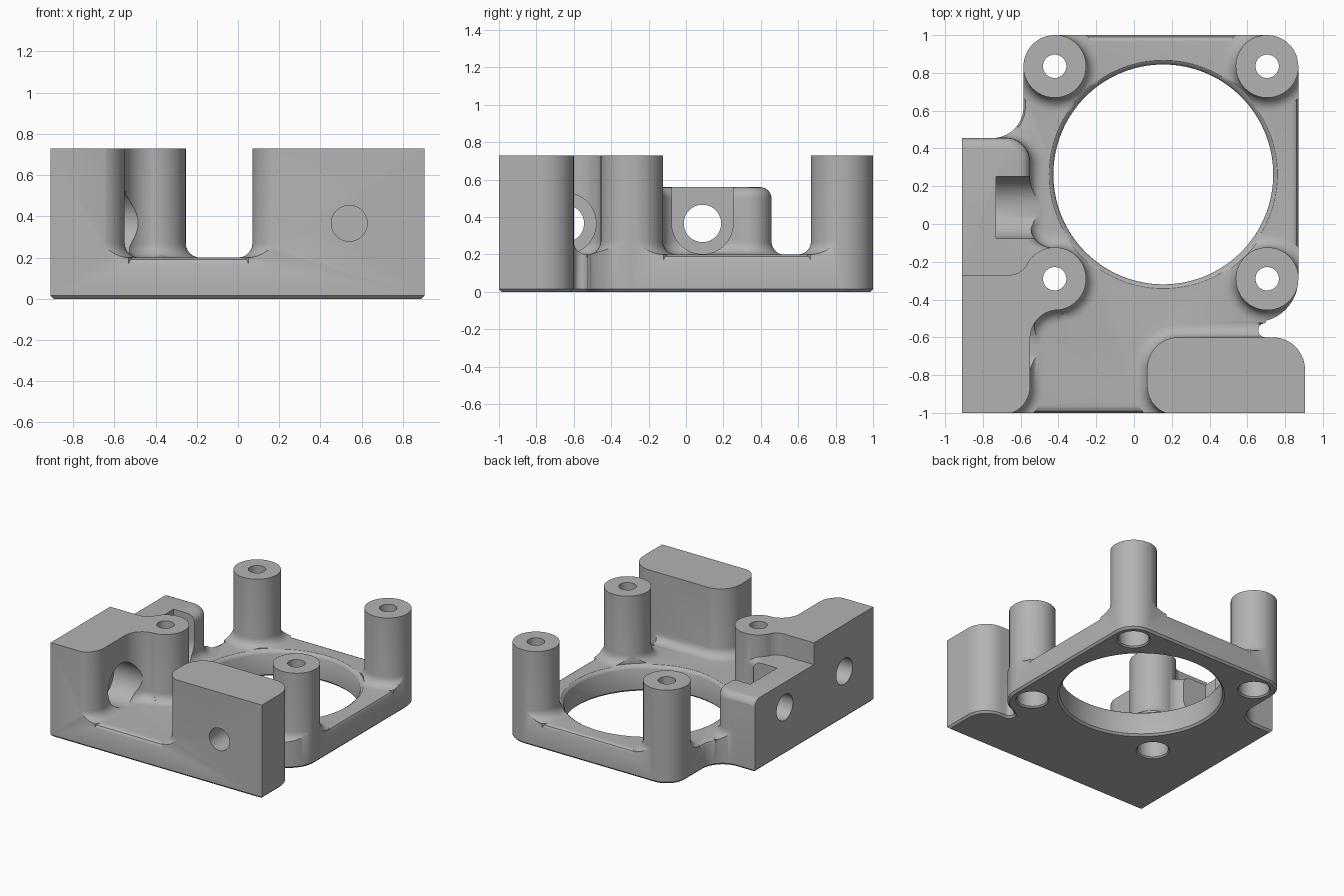
import bpy, bmesh
from math import sin, cos, radians
from mathutils import Matrix, Vector

cube = bpy.data.objects.get("Cube")
if cube:
    bpy.data.objects.remove(cube, do_unlink=True)

TOP, FLOOR, FILLET = 0.73, 0.2, 0.07
ALONG_X = Matrix(((0, 0, 1, 0), (1, 0, 0, 0), (0, 1, 0, 0), (0, 0, 0, 1)))
ALONG_Y = Matrix.Rotation(radians(90), 4, 'X')


def arc(cx, cy, r, a, b, n=14):
    angles = [radians(a + (b - a) * i / n) for i in range(n + 1)]
    return [(cx + r * cos(t), cy + r * sin(t)) for t in angles]


def circle(cx, cy, r, n=64):
    return arc(cx, cy, r, 0, 360, n)[:-1]


def offset(points, d):
    """Move a counter-clockwise outline outward by d with mitred corners."""
    result = []
    for i, p in enumerate(points):
        p = Vector(p)
        e1 = (p - Vector(points[i - 1])).normalized()
        e2 = (Vector(points[(i + 1) % len(points)]) - p).normalized()
        n1, n2 = Vector((e1.y, -e1.x)), Vector((e2.y, -e2.x))
        result.append(p + (n1 + n2) * d / max(1 + n1.dot(n2), 0.3))
    return result


def stack(name, outline, levels, matrix=Matrix()):
    """Solid made of the outline offset by (height, offset) levels."""
    bm = bmesh.new()
    rings = [[bm.verts.new((p[0], p[1], z)) for p in offset(outline, d)] for z, d in levels]
    n = len(outline)
    for low, high in zip(rings, rings[1:]):
        for i in range(n):
            j = (i + 1) % n
            bm.faces.new((low[i], low[j], high[j], high[i]))
    bm.faces.new(rings[0][::-1])
    bm.faces.new(rings[-1])
    bm.transform(matrix)
    bmesh.ops.recalc_face_normals(bm, faces=bm.faces)
    mesh = bpy.data.meshes.new(name)
    bm.to_mesh(mesh)
    bm.free()
    ob = bpy.data.objects.new(name, mesh)
    bpy.context.scene.collection.objects.link(ob)
    return ob


def skirt():
    """Levels of a concave fillet that meets the floor."""
    quarter = [radians(15 * i) for i in range(7)]
    return [(-0.05, FILLET)] + [(FLOOR + FILLET * (1 - cos(t)), FILLET * (1 - sin(t))) for t in quarter]


helpers = []


def combine(target, operation, tool):
    mod = target.modifiers.new(tool.name, 'BOOLEAN')
    mod.operation, mod.solver, mod.object = operation, 'EXACT', tool
    tool.hide_render = True
    helpers.append(tool)


# Overall plan outline
plan = ([(-0.91, -1), (0.905, -1)] + arc(0.735, -0.77, 0.17, 0, 90)
        + arc(0.695, -0.5625, 0.0375, 270, 90) + arc(0.64, -0.29, 0.23, -75, 0)
        + arc(0.705, 0.835, 0.165, 0, 90) + arc(-0.42, 0.835, 0.165, 90, 180)
        + arc(-0.75, 0.62, 0.165, 0, -90) + [(-0.91, 0.455)])

# Plate with softened upper edge
body = stack("bracket_body", plan, [(-0.05, 0.02), (0.155, 0.02), (0.17, 0),
                                    (0.19, -0.01), (FLOOR, -0.03)])

# Tall corner block, webbed into the neighbouring post
tall = ([(-1.1, -1.01)] + arc(-0.7, -0.86, 0.15, -90, 0) + arc(-0.4, -0.605, 0.15, 180, 90)
        + [(-0.4, -0.29)] + arc(-0.662, -0.16, 0.11, -28, -90) + [(-1.1, -0.27)])
combine(body, 'UNION', stack("tall_block", tall, skirt() + [(TOP, 0)]))

# Low side block with rounded top edges
low = ([(-1.1, -0.4), (-0.43, -0.4)] + arc(-0.43, -0.005, 0.12, 270, 180)
       + arc(-0.68, 0.327, 0.13, 0, 90) + [(-1.1, 0.457)])
rounding = [(0.5 + 0.06 * sin(radians(a)), 0.06 * (cos(radians(a)) - 1)) for a in range(0, 91, 15)]
combine(body, 'UNION', stack("low_block", low, skirt() + rounding))

# Front clamp block
front = (arc(0.235, -0.765, 0.165, 90, 180) + arc(0.22, -0.86, 0.15, 180, 270)
         + [(1.1, -1.01), (1.1, -0.6)])
combine(body, 'UNION', stack("front_block", front, skirt() + [(TOP, 0)]))

# Four posts
posts = [(x, y) for x in (-0.42, 0.705) for y in (-0.29, 0.835)]
for x, y in posts:
    combine(body, 'UNION', stack("post", circle(x, y, 0.1665), skirt() + [(TOP, 0)]))

# Trim to the plan, with a chamfered underside
combine(body, 'INTERSECT', stack("plan_trim", plan, [(0, -0.015), (0.015, 0), (0.9, 0)]))

# Central opening
combine(body, 'DIFFERENCE', stack("central_opening", circle(0.155, 0.2625, 0.582, 128), [
    (-0.02, 0.035), (0.015, 0), (0.175, 0), (0.19, 0.008), (0.205, 0.03), (0.3, 0.03)]))

# Screw holes and underside counterbores
for x, y in posts:
    combine(body, 'DIFFERENCE', stack("screw_hole", circle(x, y, 0.062, 40), [(-0.1, 0), (0.9, 0)]))
    combine(body, 'DIFFERENCE', stack("counterbore", circle(x, y, 0.11, 48),
                                      [(-0.01, 0.02), (0.01, 0), (0.3, 0)]))

# Side passages: through holes, a round pocket and an open-topped pocket
for y in (0.088, -0.645):
    combine(body, 'DIFFERENCE', stack("side_hole", circle(y, 0.366, 0.1, 48),
                                      [(-1.1, 0), (-0.5, 0)], ALONG_X))
combine(body, 'DIFFERENCE', stack("round_pocket", circle(-0.645, 0.366, 0.164),
                                  [(-0.73, 0), (-0.3, 0)], ALONG_X))
open_pocket = arc(0.088, 0.366, 0.164, 180, 360, 32) + [(0.252, 0.9), (-0.076, 0.9)]
combine(body, 'DIFFERENCE', stack("open_pocket", open_pocket, [(-0.73, 0), (-0.3, 0)], ALONG_X))

# Blind hole in the front face
combine(body, 'DIFFERENCE', stack("front_hole", circle(0.54, 0.366, 0.087, 48),
                                  [(0.7, 0), (1.1, 0)], ALONG_Y))

# Bake the booleans and remove helpers
bpy.context.view_layer.update()
baked = bpy.data.meshes.new_from_object(body.evaluated_get(bpy.context.evaluated_depsgraph_get()))
body.modifiers.clear()
body.data = baked
for ob in helpers:
    bpy.data.objects.remove(ob, do_unlink=True)

# Material and shading
grey = bpy.data.materials.new("light_grey")
grey.use_nodes = True
colour = (0.45, 0.45, 0.45, 1)
grey.diffuse_color = colour
grey.node_tree.nodes["Principled BSDF"].inputs["Base Color"].default_value = colour
body.data.materials.clear()
body.data.materials.append(grey)
bpy.ops.object.select_all(action='DESELECT')
body.select_set(True)
bpy.context.view_layer.objects.active = body
bpy.ops.object.shade_smooth_by_angle(angle=radians(32))
